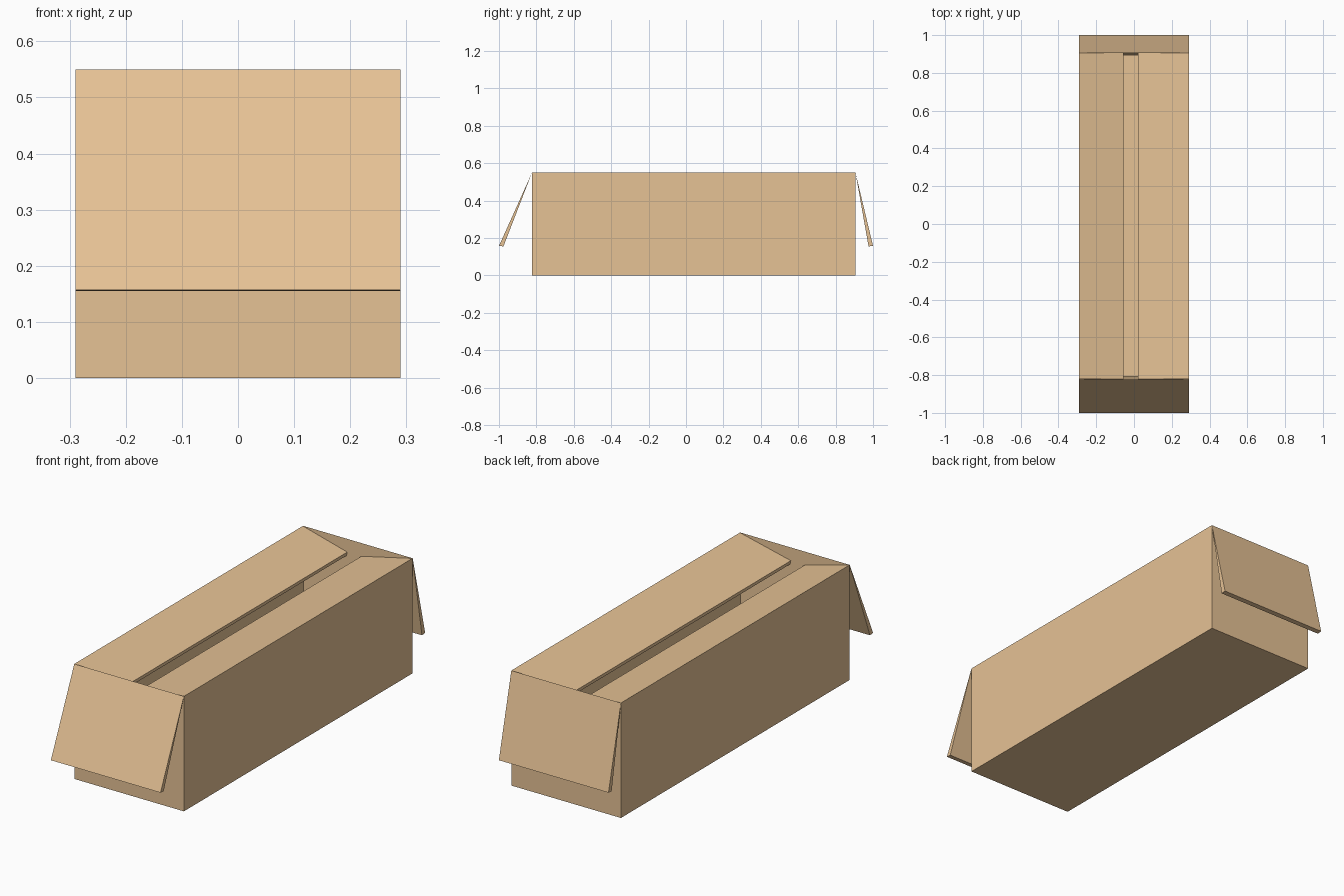
import bpy
import bmesh

if "Cube" in bpy.data.objects:
    bpy.data.objects.remove(bpy.data.objects["Cube"])

W, Y0, Y1, H = 0.29, -0.823, 0.906, 0.55   # half width, front, back, height

card = bpy.data.materials.new("cardboard")
card.diffuse_color = (0.79, 0.54, 0.30, 1)
card.use_nodes = True
card.node_tree.nodes["Principled BSDF"].inputs["Base Color"].default_value = card.diffuse_color


def finish(name, bm):
    bmesh.ops.recalc_face_normals(bm, faces=bm.faces)
    mesh = bpy.data.meshes.new(name)
    bm.to_mesh(mesh)
    bm.free()
    mesh.materials.append(card)
    obj = bpy.data.objects.new(name, mesh)
    bpy.context.collection.objects.link(obj)
    return obj


def wedge(name, profile, shift):
    """Flap: a triangular profile swept along a shift vector."""
    bm = bmesh.new()
    a = [bm.verts.new(p) for p in profile]
    b = [bm.verts.new([c + s for c, s in zip(p, shift)]) for p in profile]
    bm.faces.new(a)
    bm.faces.new(b)
    n = len(a)
    for i in range(n):
        bm.faces.new((a[i], a[(i + 1) % n], b[(i + 1) % n], b[i]))
    return finish(name, bm)


# Open box: walls taper to a sharp rim at the top
bm = bmesh.new()


def ring(inset, z):
    x, f, k = W - inset, Y0 + inset, Y1 - inset
    return [bm.verts.new(p) for p in ((-x, f, z), (x, f, z), (x, k, z), (-x, k, z))]


base, rim, floor = ring(0, 0), ring(0, H), ring(0.015, 0.02)
bm.faces.new(base)
bm.faces.new(floor)
for low, high in ((base, rim), (rim, floor)):
    for i in range(4):
        j = (i + 1) % 4
        bm.faces.new((low[i], low[j], high[j], high[i]))
finish("box_body", bm)

# Long side flaps, folded inwards and sagging slightly
span = (0, Y1 - Y0 - 0.004, 0)
for name, hinge, tip in (("left_flap", -W, -0.055), ("right_flap", W, 0.02)):
    d = -0.004 if tip < 0 else 0.004
    wedge(name, [(hinge, Y0 + 0.002, H), (tip, Y0 + 0.002, H - 0.062),
                 (tip + d, Y0 + 0.002, H - 0.080)], span)

# End flaps hanging outside
for name, hinge, tip, inner in (("front_flap", Y0, -1.0, -0.976),
                                ("back_flap", Y1, 1.0, 0.976)):
    wedge(name, [(-W, hinge, H), (-W, tip, 0.157), (-W, inner, 0.155)], (2 * W, 0, 0))
